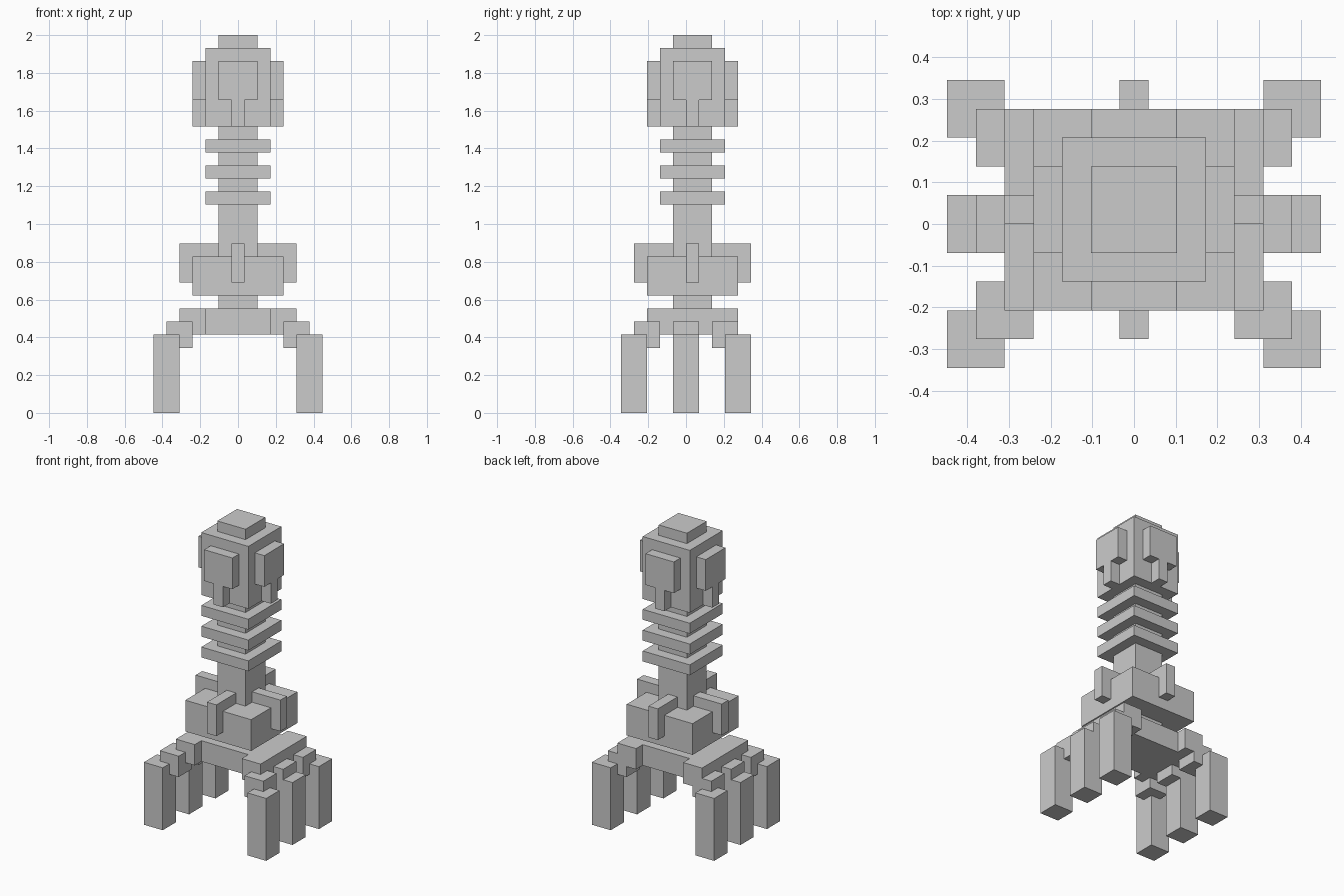
import bpy, bmesh
from math import pi
from mathutils import Matrix, Vector

if "Cube" in bpy.data.objects:
    bpy.data.objects.remove(bpy.data.objects["Cube"])

U = 2 / 29            # one block
CY = 0.5              # body axis sits half a block behind the leg centre


def finish(name, bm):
    bmesh.ops.recalc_face_normals(bm, faces=bm.faces)
    me = bpy.data.meshes.new(name)
    bm.to_mesh(me)
    bm.free()
    ob = bpy.data.objects.new(name, me)
    bpy.context.collection.objects.link(ob)
    return ob


def box(name, x, y, z):
    """Box from (min, max) ranges in block units."""
    bm = bmesh.new()
    size = Vector((x[1] - x[0], y[1] - y[0], z[1] - z[0])) * U
    mid = Vector((sum(x), sum(y), sum(z))) * U / 2
    bmesh.ops.create_cube(bm, size=1, matrix=Matrix.Translation(mid) @ Matrix.Diagonal(size).to_4x4())
    return finish(name, bm)


def column(name, half, z):
    """Square box centred on the body axis."""
    return box(name, (-half, half), (CY - half, CY + half), z)


def prism(name, profile, push, turn):
    """Extrude a flat profile by push, then turn it about the body axis."""
    bm = bmesh.new()
    face = bm.faces.new([bm.verts.new(p) for p in profile])
    new = bmesh.ops.extrude_face_region(bm, geom=[face])["geom"]
    bmesh.ops.translate(bm, vec=push, verts=[v for v in new if isinstance(v, bmesh.types.BMVert)])
    place = (Matrix.Scale(U, 4) @ Matrix.Translation((0, CY, 0))
             @ Matrix.Rotation(turn * pi / 2, 4, 'Z'))
    bmesh.ops.transform(bm, matrix=place, verts=bm.verts)
    # extruding may keep the start face, so both ends are closed
    return finish(name, bm)


# Six legs, each with a stepped hip block
for side, sx in (("left", -1), ("right", 1)):
    for pos, s in (("front", -1), ("middle", 0), ("back", 1)):
        leg_x = sorted((sx * 4.5, sx * 6.5))
        hip_x = sorted((sx * 3.5, sx * 5.5))
        box(f"{pos}_{side}_leg", leg_x, (s * 4 - 1, s * 4 + 1), (0, 6))
        box(f"{pos}_{side}_hip", hip_x, (s * 3 - 1, s * 3 + 1), (5, 7))
    # Side rail of the base
    box(f"{side}_base_rail", sorted((sx * 2.5, sx * 4.5)), (-3, 4), (6, 8))

# Base plate, waist, body block and neck
column("base_plate", 2.5, (6, 8))
column("waist", 1.5, (8, 9))
column("body_block", 3.5, (9, 12))
column("neck", 1.5, (12, 22))

# Neck rings
for i in range(3):
    column(f"neck_ring_{i + 1}", 2.5, (16 + 2 * i, 17 + 2 * i))

# Head and cap
column("head", 2.5, (22, 28))
column("head_cap", 1.5, (28, 29))

# Brackets hooked over the body and T-shaped plates on the head, one per side
bracket = [(-.5, -r, z) for r, z in
           ((1.5, 12), (3.5, 12), (3.5, 10), (4.5, 10), (4.5, 13), (1.5, 13))]
plate = [(x, -2.5, z) for x, z in
         ((-.5, 22), (.5, 22), (.5, 23.62 + .38), (1.5, 24), (1.5, 27), (-1.5, 27), (-1.5, 24), (-.5, 24))]
for k, side in enumerate(("front", "right", "back", "left")):
    prism(f"{side}_bracket", bracket, (1, 0, 0), k)
    prism(f"{side}_head_plate", plate, (0, -1, 0), k)
